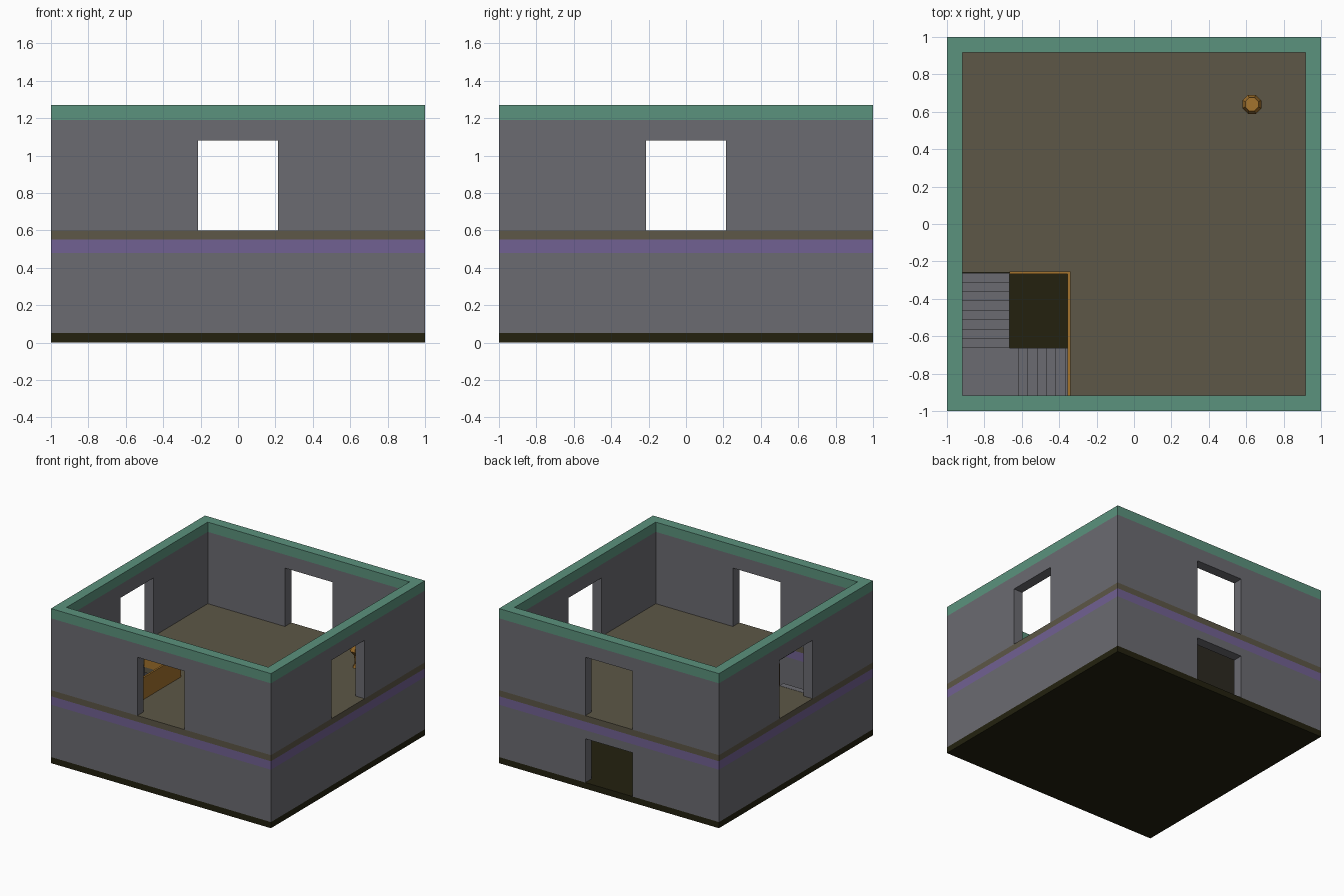
import bpy, bmesh, math

if "Cube" in bpy.data.objects:
    bpy.data.objects.remove(bpy.data.objects["Cube"])


def material(name, r, g, b):
    lin = lambda c: ((c / 255 + 0.055) / 1.055) ** 2.4
    m = bpy.data.materials.new(name)
    m.diffuse_color = (lin(r), lin(g), lin(b), 1)
    m.use_nodes = True
    m.node_tree.nodes["Principled BSDF"].inputs["Base Color"].default_value = m.diffuse_color
    return m


GREY = material("wall grey", 107, 107, 113)
DARK = material("dark base", 35, 33, 15)
BROWN = material("floor brown", 93, 87, 71)
PURPLE = material("purple band", 113, 97, 146)
GREEN = material("green coping", 91, 146, 125)
ORANGE = material("orange wood", 163, 115, 45)


def make(name, bm, mat):
    bmesh.ops.recalc_face_normals(bm, faces=bm.faces)
    me = bpy.data.meshes.new(name)
    bm.to_mesh(me)
    bm.free()
    if mat:
        me.materials.append(mat)
    ob = bpy.data.objects.new(name, me)
    bpy.context.collection.objects.link(ob)
    return ob


def box(name, lo, hi, mat=None):
    bm = bmesh.new()
    bmesh.ops.create_cube(bm, size=1)
    for v in bm.verts:
        v.co = [lo[i] + (v.co[i] + 0.5) * (hi[i] - lo[i]) for i in range(3)]
    return make(name, bm, mat)


def cut(ob, *holes):
    """Subtract boxes given as (low corner, high corner)."""
    bpy.context.view_layer.objects.active = ob
    for lo, hi in holes:
        cutter = box("cutter", lo, hi)
        cutter.hide_render = True
        mod = ob.modifiers.new("cut", "BOOLEAN")
        mod.operation, mod.solver, mod.object = "DIFFERENCE", "EXACT", cutter
        bpy.ops.object.modifier_apply(modifier=mod.name)
        bpy.data.objects.remove(cutter)
    return ob


def prism(name, points, offset, mat):
    """Extrude a flat outline along an offset."""
    bm = bmesh.new()
    f = bm.faces.new([bm.verts.new(p) for p in points])
    new = bmesh.ops.extrude_face_region(bm, geom=[f])["geom"]
    bmesh.ops.translate(bm, vec=offset,
                        verts=[g for g in new if isinstance(g, bmesh.types.BMVert)])
    return make(name, bm, mat)


IN, W = 0.917, 0.215          # inner wall face, half opening width


def ring(name, z0, z1, mat, *openings):
    ob = box(name, (-1, -1, z0), (1, 1, z1), mat)
    return cut(ob, ((-IN, -IN, z0 - 0.1), (IN, IN, z1 + 0.1)), *openings)


# ground storey with a door in the back
box("base_slab", (-1, -1, 0), (1, 1, 0.05), DARK)
ring("lower_walls", 0.05, 0.48, GREY, ((-W, 0.8, 0), (W, 1.2, 0.41)))
ring("lower_wall_band", 0.48, 0.55, PURPLE)

# upper floor with stairwell
cut(box("upper_floor", (-1, -1, 0.55), (1, 1, 0.60), BROWN),
    ((-IN, -IN, 0.4), (-0.35, -0.26, 0.8)))

# upper storey with one opening per side
ring("upper_walls", 0.60, 1.19, GREY,
     ((-W, -1.2, 0.5), (W, 1.2, 1.08)), ((-1.2, -W, 0.5), (1.2, W, 1.08)))
ring("wall_coping", 1.19, 1.27, GREEN)

# L-shaped stairs: six steps along the front wall, corner landing, eight steps up the left wall
RISE, RUN, N1, N2 = 0.55 / 15, 0.05, 6, 8


def steps(start, base, count):
    pts = []
    for i in range(count):
        pts += [(start + i * RUN, base + i * RISE), (start + i * RUN, base + (i + 1) * RISE)]
    return pts


low = [(0, 0.05)] + steps(0, 0.05, N1 + 1)[1:]
end = IN - 0.317
low += [(end, low[-1][1]), (end, 0.05)]
prism("lower_flight", [(-0.317 - d, -IN, z) for d, z in low], (0, IN - 0.663, 0), GREY)
zl = 0.05 + RISE * (N1 + 1)
up = steps(0, zl, N2)
up[0] = (0, 0.05)
up += [(N2 * RUN, up[-1][1]), (N2 * RUN, 0.05)]
prism("upper_flight", [(-IN, -0.663 + d, z) for d, z in up], (IN - 0.665, 0, 0), GREY)

# guard panels round the stairwell
box("side_guard", (-0.355, -IN, 0.60), (-0.34, -0.255, 0.78), ORANGE)
box("back_guard", (-0.665, -0.268, 0.60), (-0.355, -0.253, 0.78), ORANGE)

# small turned ornament in the far corner
bm = bmesh.new()
rings = []
for r, z in [(0.03, 0.60), (0.015, 0.63), (0.02, 0.70), (0.055, 0.74), (0.038, 0.79)]:
    rings.append([bm.verts.new((0.63 + r * math.cos((k + .5) * math.pi / 4),
                                0.64 + r * math.sin((k + .5) * math.pi / 4), z))
                  for k in range(8)])
for a, b in zip(rings, rings[1:]):
    for k in range(8):
        bm.faces.new((a[k], a[(k + 1) % 8], b[(k + 1) % 8], b[k]))
bm.faces.new(rings[0])
bm.faces.new(rings[-1])
make("corner_ornament", bm, ORANGE)
